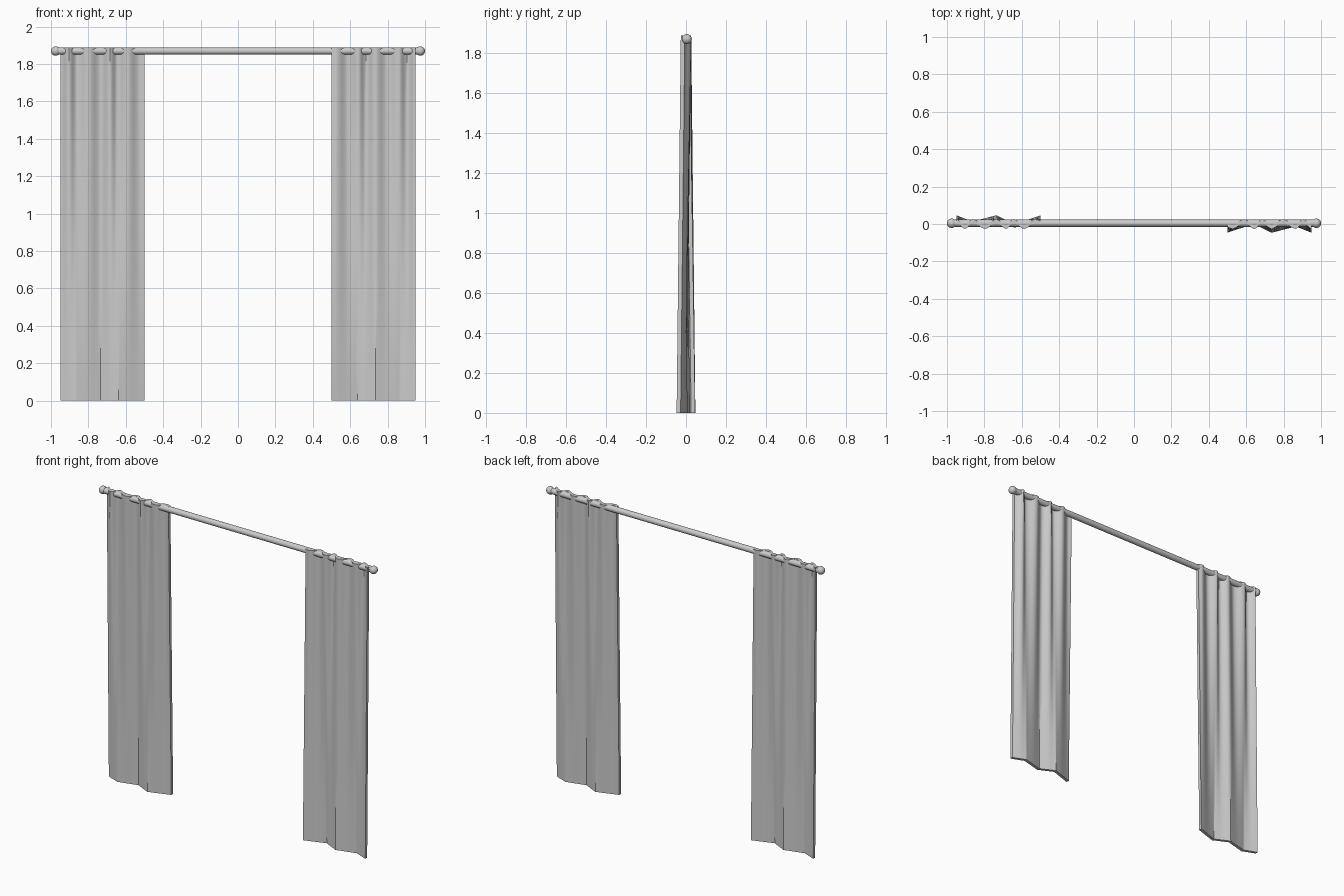
import bpy, bmesh, math
from mathutils import Matrix

if "Cube" in bpy.data.objects:
    bpy.data.objects.remove(bpy.data.objects["Cube"])

grey = bpy.data.materials.new("soft_grey")
grey.use_nodes = True
grey.diffuse_color = (0.6, 0.6, 0.6, 1)
grey.node_tree.nodes["Principled BSDF"].inputs["Base Color"].default_value = (0.6, 0.6, 0.6, 1)

ROD_Y, ROD_Z = 0.004, 1.869
TOP = 1.888
THICK = 0.02

# fold positions across one panel: x, y
TOP_FOLDS = [(-0.95, 0.016), (-0.904, -0.016), (-0.863, 0.016), (-0.797, -0.016),
             (-0.735, 0.016), (-0.684, -0.016), (-0.645, 0.016), (-0.588, -0.016),
             (-0.527, 0.016), (-0.5, 0.008)]
HEM_FOLDS = [(-0.95, 0.037), (-0.865, 0.003), (-0.735, 0.037), (-0.64, -0.01), (-0.5, 0.036)]


def fold(points, x, smooth):
    for (x0, y0), (x1, y1) in zip(points, points[1:]):
        if x <= x1 + 1e-6:
            t = (x - x0) / (x1 - x0)
            if smooth:
                t = (1 - math.cos(math.pi * t)) / 2
            return y0 + (y1 - y0) * t
    return points[-1][1]


def finish(name, bm):
    bmesh.ops.recalc_face_normals(bm, faces=bm.faces)
    mesh = bpy.data.meshes.new(name)
    bm.to_mesh(mesh)
    bm.free()
    mesh.materials.append(grey)
    obj = bpy.data.objects.new(name, mesh)
    bpy.context.collection.objects.link(obj)
    bpy.ops.object.select_all(action='DESELECT')
    obj.select_set(True)
    bpy.context.view_layer.objects.active = obj
    bpy.ops.object.shade_smooth_by_angle(angle=math.radians(40))
    return obj


# curtain panel: straight blend from the gathered top to the wider hem folds
def curtain(name, turn):
    bm = bmesh.new()
    xs = []
    for (x0, _), (x1, _) in zip(TOP_FOLDS, TOP_FOLDS[1:]):
        xs += [x0 + (x1 - x0) * i / 4 for i in range(4)]
    xs = sorted(set(xs + [x for x, _ in HEM_FOLDS]))
    rows = 8
    grid = []
    for r in range(rows + 1):
        t = r / rows
        ring = []
        for side, order in ((-1, xs), (1, xs[::-1])):
            for x in order:
                y = fold(HEM_FOLDS, x, False) * (1 - t) + fold(TOP_FOLDS, x, True) * t
                ring.append(bm.verts.new((x, y + side * THICK / 2, TOP * t)))
        grid.append(ring)
    n = len(grid[0])
    for low, high in zip(grid, grid[1:]):
        for i in range(n):
            j = (i + 1) % n
            bm.faces.new((low[i], low[j], high[j], high[i]))
    # hem and top edge strips
    for ring in (grid[0], grid[-1]):
        for i in range(n // 2 - 1):
            bm.faces.new((ring[i], ring[i + 1], ring[n - 2 - i], ring[n - 1 - i]))
    bm.transform(Matrix.Rotation(turn, 4, 'Z'))
    return finish(name, bm)


curtain("right_curtain", 0)
curtain("left_curtain", math.pi)

# rod
bm = bmesh.new()
bmesh.ops.create_cone(bm, cap_ends=True, segments=32, radius1=0.019, radius2=0.019, depth=1.94,
                      matrix=Matrix.Translation((0, ROD_Y, ROD_Z)) @ Matrix.Rotation(math.pi / 2, 4, 'Y'))
finish("curtain_rod", bm)

# ball ends
for name, s in (("right_finial", -1), ("left_finial", 1)):
    bm = bmesh.new()
    bmesh.ops.create_uvsphere(bm, u_segments=24, v_segments=16, radius=0.025,
                              matrix=Matrix.Translation((s * 0.975, ROD_Y, ROD_Z)))
    finish(name, bm)
